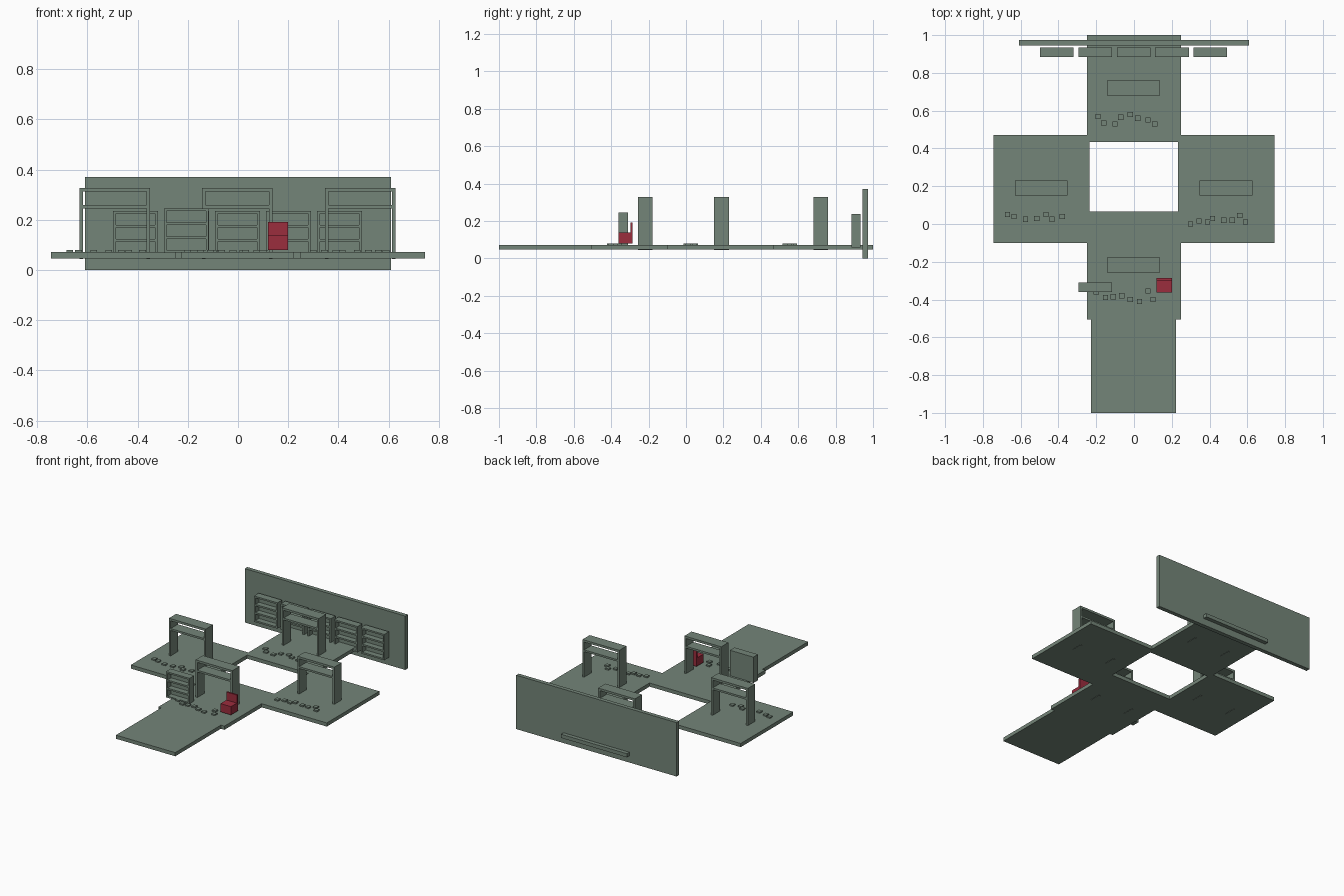
import bpy
import bmesh
from mathutils import Vector

cube = bpy.data.objects.get("Cube")
if cube:
    bpy.data.objects.remove(cube, do_unlink=True)


def make_material(name, rgb):
    mat = bpy.data.materials.new(name)
    mat.use_nodes = True
    color = (*rgb, 1)
    mat.diffuse_color = color
    mat.node_tree.nodes["Principled BSDF"].inputs["Base Color"].default_value = color
    return mat


green = make_material("grey green", (0.175, 0.235, 0.19))
red = make_material("dark red", (0.33, 0.026, 0.048))


def build(name, boxes, mat=green):
    """Make one object from boxes given as (x range, y range, z range)."""
    bm = bmesh.new()
    for ranges in boxes:
        low, high = (Vector(corner) for corner in zip(*ranges))
        verts = bmesh.ops.create_cube(bm, size=1)["verts"]
        for v in verts:
            for axis in range(3):
                v.co[axis] = high[axis] if v.co[axis] > 0 else low[axis]
    mesh = bpy.data.meshes.new(name)
    bm.to_mesh(mesh)
    bm.free()
    mesh.materials.append(mat)
    obj = bpy.data.objects.new(name, mesh)
    bpy.context.collection.objects.link(obj)
    return obj


def around(center, size):
    return (center - size / 2, center + size / 2)


# Floor slabs in a cross around an open court
FLOOR = 0.071
slab = (0.046, FLOOR)
build("front_floor", [((-0.25, 0.25), (-0.505, 0.065), slab)])
build("back_floor", [((-0.25, 0.25), (0.435, 1), slab)])
build("right_floor", [((-0.745, -0.235), (-0.1, 0.47), slab)])
build("left_floor", [((0.232, 0.745), (-0.1, 0.47), slab)])
build("entry_walkway", [((-0.228, 0.223), (-1, -0.505), slab)])

# Tall back wall
build("back_wall", [((-0.61, 0.61), (0.945, 0.973), (0, 0.37))])


# Gates: two thin legs, a top board and a lower cross board
def gate(name, x, y):
    width, leg = 0.28, 0.013
    depth = around(y, 0.078)
    span = around(x, width)
    boxes = [(around(x + side * (width - leg) / 2, leg), depth, (0.044, 0.327))
             for side in (-1, 1)]
    boxes += [(span, depth, (0.312, 0.327)), (span, depth, (0.246, 0.259))]
    build(name, boxes)


gate("front_gate", -0.003, -0.217)
gate("back_gate", -0.003, 0.72)
gate("right_gate", -0.491, 0.19)
gate("left_gate", 0.487, 0.19)


# Bookcases: sides, back panel and four boards
def bookcase(name, x, y, base):
    width, depth, height, board = 0.178, 0.05, 0.178, 0.011
    span, deep, tall = around(x, width), around(y, depth), (base, base + height)
    boxes = [(around(x + side * (width - board) / 2, board), deep, tall)
             for side in (-1, 1)]
    boxes.append((span, around(y + (depth - board) / 2, board), tall))
    for i in range(4):
        z = base + i * (height - board) / 3
        boxes.append((span, deep, (z, z + board)))
    build(name, boxes)


bookcase("front_bookcase", -0.206, -0.335, 0.068)
for i in range(5):
    bookcase(f"back_bookcase_{i + 1}", -0.408 + i * 0.203, 0.909, 0.058)

# Small floor tiles scattered in front of each gate
tiles = {
    "front": [(-.2, -.36), (-.15, -.39), (-.11, -.385), (-.065, -.38),
              (-.02, -.4), (.03, -.41), (.075, -.355), (.1, -.4)],
    "back": [(-.19, .57), (-.16, .535), (-.1, .53), (-.07, .565),
             (-.02, .58), (.02, .56), (.075, .55), (.11, .53)],
    "right": [(-.67, .05), (-.635, .04), (-.575, .025), (-.515, .03),
              (-.465, .05), (-.435, .025), (-.38, .04)],
    "left": [(.3, 0), (.345, .015), (.39, .01), (.415, .03),
             (.475, .02), (.52, .02), (.56, .045), (.59, .01)],
}
for place, spots in tiles.items():
    build(f"{place}_floor_tiles",
          [(around(x, 0.027), around(y, 0.027), (FLOOR, 0.08)) for x, y in spots])

# Red chair: block seat and thin backrest
chair_width = (0.12, 0.2)
build("chair_seat", [(chair_width, (-0.362, -0.296), (0.08, 0.137))], red)
build("chair_back", [(chair_width, (-0.298, -0.286), (0.08, 0.192))], red)
